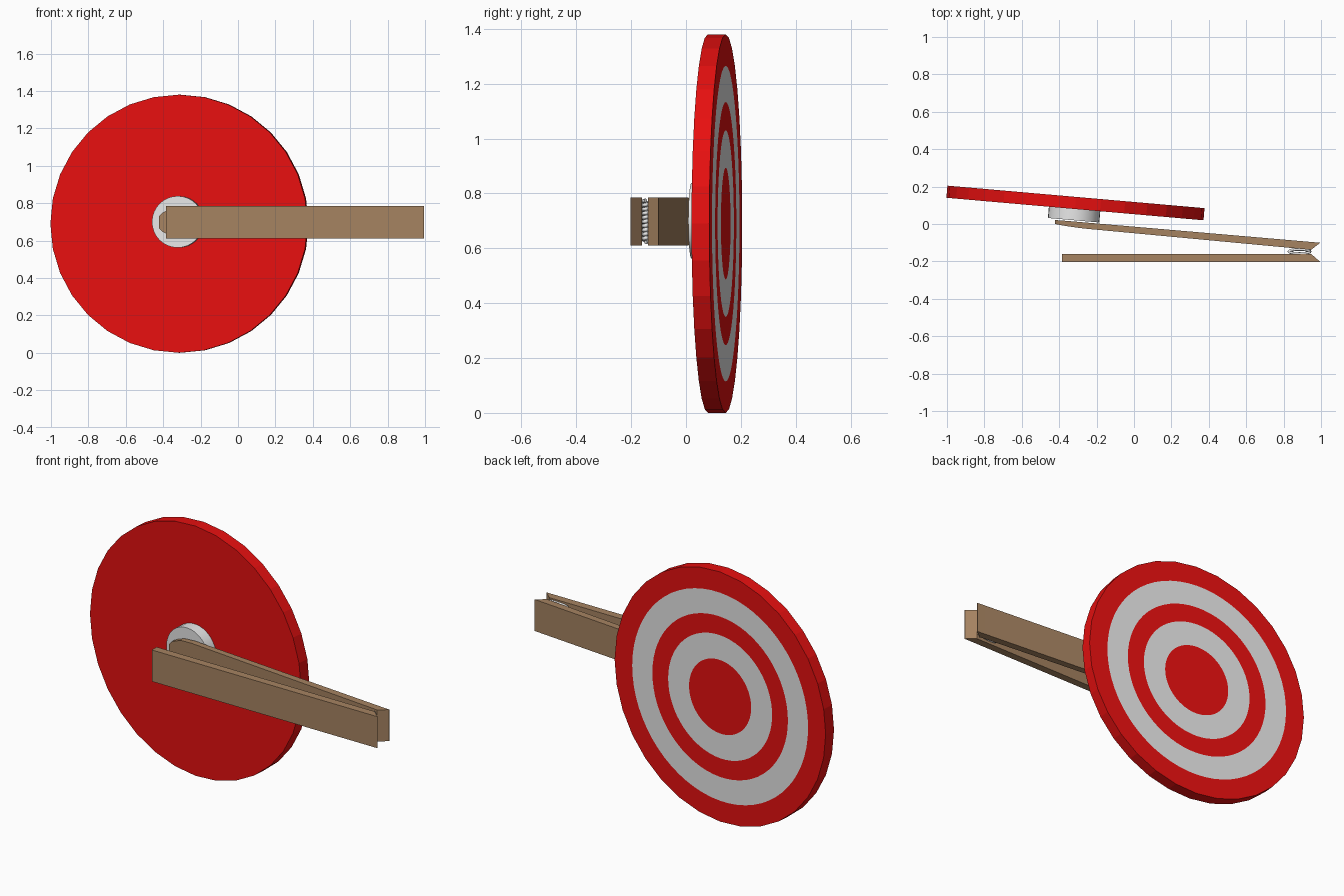
import bpy, bmesh, math
from mathutils import Matrix, Vector

if "Cube" in bpy.data.objects:
    bpy.data.objects.remove(bpy.data.objects["Cube"])


def material(name, col):
    m = bpy.data.materials.new(name)
    m.diffuse_color = (*col, 1)
    m.use_nodes = True
    m.node_tree.nodes["Principled BSDF"].inputs["Base Color"].default_value = m.diffuse_color
    return m


RED = material("red", (0.8, 0.005, 0.005))
GREY = material("light_grey", (0.8, 0.8, 0.8))
WOOD = material("wood_brown", (0.38, 0.227, 0.12))
TILT = math.radians(-5)


def finish(bm, name, mats):
    bmesh.ops.recalc_face_normals(bm, faces=bm.faces)
    me = bpy.data.meshes.new(name)
    bm.to_mesh(me)
    bm.free()
    ob = bpy.data.objects.new(name, me)
    bpy.context.collection.objects.link(ob)
    for m in mats:
        me.materials.append(m)
    return ob


def lathe(name, profile, n, mats, loc, colours=None, flat_rim=None):
    """Closed round body about the local y axis from (radius, y) rings."""
    bm = bmesh.new()
    loops = []
    for r, y in profile:
        ring = []
        for i in range(n):
            a = 2 * math.pi * i / n
            k = r
            if flat_rim == r and i % 2:      # midpoint of a coarser polygon side
                k = r * math.cos(2 * math.pi / n)
            ring.append(bm.verts.new((k * math.cos(a), y, k * math.sin(a))))
        loops.append(ring)
    bm.faces.new(loops[0])
    for j in range(len(loops) - 1):
        for i in range(n):
            k = (i + 1) % n
            f = bm.faces.new((loops[j][i], loops[j][k], loops[j + 1][k], loops[j + 1][i]))
            f.material_index = colours[j] if colours else 0
    bm.faces.new(loops[-1])
    ob = finish(bm, name, mats)
    ob.matrix_world = Matrix.Translation(loc) @ Matrix.Rotation(TILT, 4, 'Z')
    return ob


# target disc: 32-sided rim, painted rings on the back
h = 0.0325
lathe("target_disc",
      [(0.69, -h), (0.69, h), (0.575, h), (0.443, h), (0.34, h), (0.203, h)],
      64, [RED, GREY], Vector((-0.313, 0.1125, 0.69)), [0, 0, 1, 0, 1], 0.69)

# round hub between disc and clip
hub = lathe("hub", [(0.138, -0.033), (0.138, 0.035)], 32, [GREY],
            Vector((-0.32, 0.053, 0.70)))
for p in hub.data.polygons:
    p.use_smooth = len(p.vertices) == 4
hub.data.set_sharp_from_angle(angle=math.radians(35))


# clip arms: lofted sections of (x, front y, back y, half height)
def arm(name, sections, zc=0.698):
    bm = bmesh.new()
    loops = [[bm.verts.new((x, y, zc + s)) for y, s in
              ((y0, -hh), (y1, -hh), (y1, hh), (y0, hh))] for x, y0, y1, hh in sections]
    bm.faces.new(loops[0])
    for a, b in zip(loops, loops[1:]):
        for i in range(4):
            bm.faces.new((a[i], a[(i + 1) % 4], b[(i + 1) % 4], b[i]))
    bm.faces.new(loops[-1])
    return finish(bm, name, [WOOD])


H = 0.087
arm("front_arm", [(-0.385, -0.203, -0.16, H), (0.947, -0.203, -0.16, H),
                  (0.995, -0.203, -0.202, H)])
arm("back_arm", [(-0.422, 0.000, 0.021, 0.032), (-0.405, -0.003, 0.02, 0.05),
                 (-0.375, -0.009, 0.018, 0.066), (-0.335, -0.015, 0.0145, 0.08),
                 (-0.27, -0.024, 0.009, H), (0.947, -0.138, -0.096, H),
                 (0.995, -0.101, -0.1, H)])

# flattened coil spring between the arms
turns, steps = 10, 16
cu = bpy.data.curves.new("spring", 'CURVE')
cu.dimensions = '3D'
cu.bevel_depth = 0.0075
cu.bevel_resolution = 1
cu.use_fill_caps = True
sp = cu.splines.new('POLY')
sp.points.add(turns * steps)
for i, p in enumerate(sp.points):
    a = 2 * math.pi * i / steps
    p.co = (0.885 + 0.057 * math.cos(a), -0.147 + 0.011 * math.sin(a),
            0.622 + 0.152 * i / (turns * steps), 1)
cu.materials.append(GREY)
bpy.context.collection.objects.link(bpy.data.objects.new("spring", cu))
